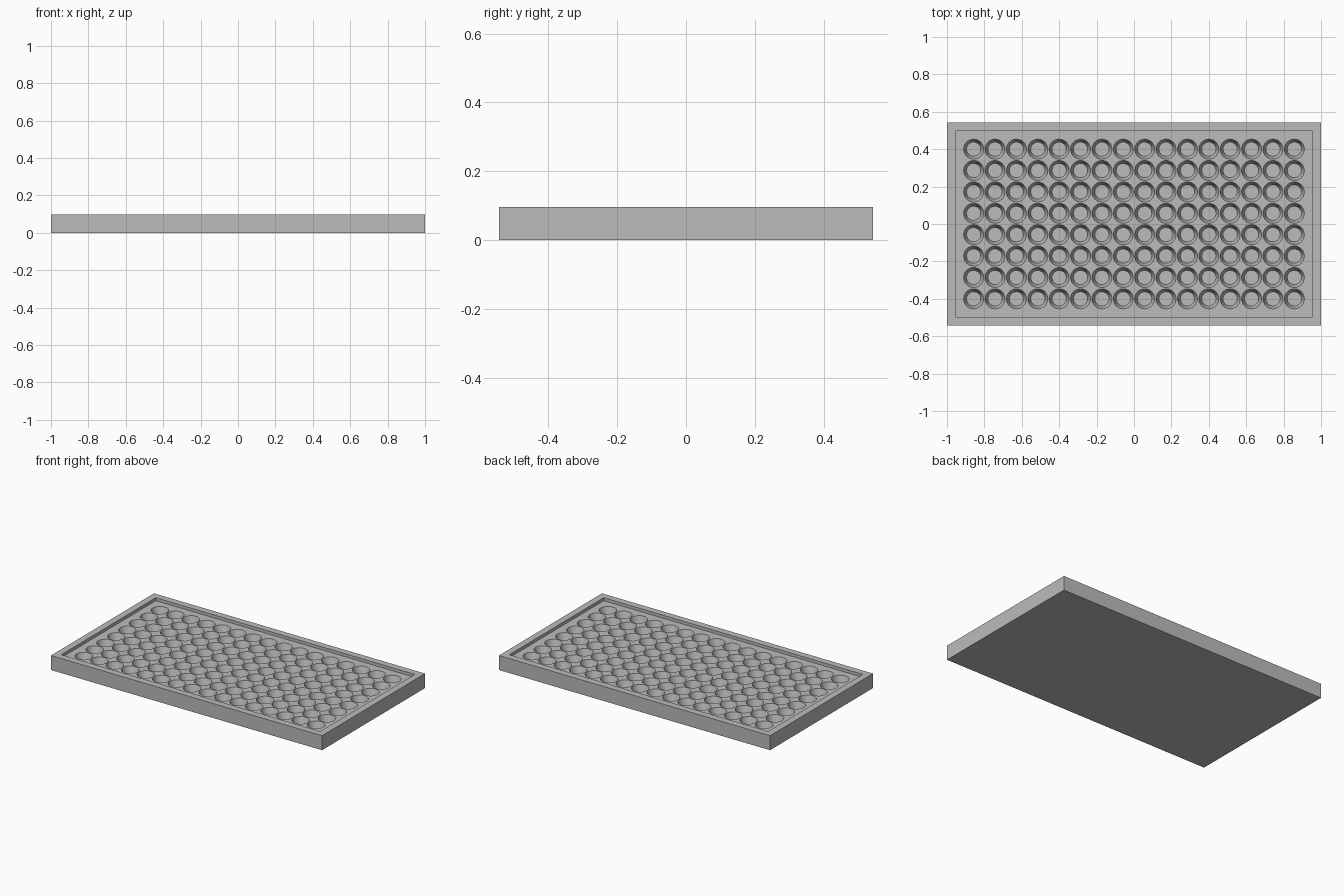
import bpy, bmesh
from mathutils import Matrix

cube = bpy.data.objects.get("Cube")
if cube:
    bpy.data.objects.remove(cube, do_unlink=True)

LENGTH, WIDTH, HEIGHT = 2.0, 1.085, 0.097
RIM = 0.063
FLOOR_Z = 0.077          # floor of the shallow recess
WELL_Z = 0.027           # bottom of the wells
COLS, ROWS, PITCH = 16, 8, 0.1143
TOP_R, BOTTOM_R, SIDES = 0.0535, 0.038, 32

grey = bpy.data.materials.new("grey plastic")
grey.use_nodes = True
grey.diffuse_color = (0.5, 0.5, 0.5, 1)
grey.node_tree.nodes["Principled BSDF"].inputs["Base Color"].default_value = (0.5, 0.5, 0.5, 1)


def finish(name, bm):
    mesh = bpy.data.meshes.new(name)
    bm.to_mesh(mesh)
    bm.free()
    mesh.materials.append(grey)
    obj = bpy.data.objects.new(name, mesh)
    bpy.context.collection.objects.link(obj)
    return obj


# Tray block with a recessed top
bm = bmesh.new()
bmesh.ops.create_cube(bm, size=1, matrix=Matrix.Translation((0, 0, HEIGHT / 2))
                      @ Matrix.Diagonal((LENGTH, WIDTH, HEIGHT, 1)))
top = max(bm.faces, key=lambda f: f.calc_center_median().z)
bmesh.ops.inset_region(bm, faces=[top], thickness=RIM)
floor = bmesh.ops.extrude_discrete_faces(bm, faces=[top])["faces"][0]
for v in floor.verts:
    v.co.z = FLOOR_Z
tray = finish("well_tray", bm)

# Tapered cutters for the grid of wells, reaching just above the recess floor
over = 0.005
slope = (TOP_R - BOTTOM_R) / (FLOOR_Z - WELL_Z)
depth = FLOOR_Z + over - WELL_Z
bm = bmesh.new()
for i in range(COLS):
    for j in range(ROWS):
        spot = ((i - (COLS - 1) / 2) * PITCH, (j - (ROWS - 1) / 2) * PITCH, WELL_Z + depth / 2)
        bmesh.ops.create_cone(bm, cap_ends=True, segments=SIDES, radius1=BOTTOM_R,
                              radius2=TOP_R + over * slope, depth=depth,
                              matrix=Matrix.Translation(spot))
cutter = finish("well_cutter", bm)

# Cut the wells, then discard the cutter
cut = tray.modifiers.new("wells", "BOOLEAN")
cut.operation = "DIFFERENCE"
cut.solver = "EXACT"
cut.object = cutter
bpy.ops.object.select_all(action="DESELECT")
bpy.context.view_layer.objects.active = tray
tray.select_set(True)
bpy.ops.object.modifier_apply(modifier=cut.name)
bpy.data.objects.remove(cutter, do_unlink=True)
bpy.ops.object.shade_smooth_by_angle(angle=0.6)
